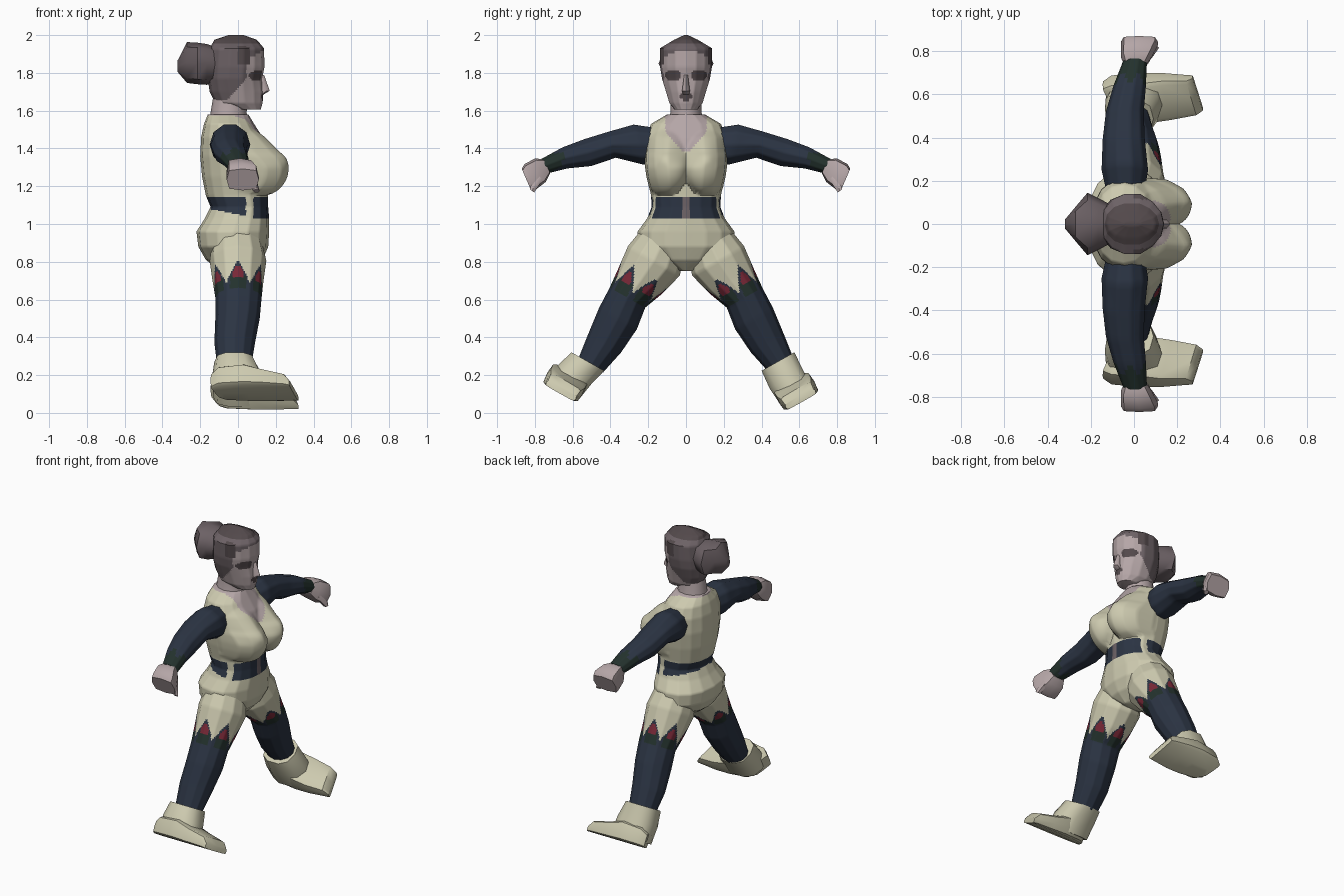
import bpy, bmesh, math
from mathutils import Vector

if "Cube" in bpy.data.objects:
    bpy.data.objects.remove(bpy.data.objects["Cube"])

COLOURS = {
    "cream": (0.61, 0.59, 0.43), "navy": (0.024, 0.034, 0.056),
    "skin": (0.46, 0.38, 0.385), "hair_grey": (0.15, 0.12, 0.13),
    "dark_green": (0.017, 0.031, 0.026), "dark_red": (0.19, 0.021, 0.038),
    "hair_dark": (0.085, 0.066, 0.07),
}
NAMES = list(COLOURS)
MATS = []
for key, col in COLOURS.items():
    m = bpy.data.materials.new(key)
    m.diffuse_color = (*col, 1)
    m.use_nodes = True
    m.node_tree.nodes["Principled BSDF"].inputs["Base Color"].default_value = m.diffuse_color
    MATS.append(m)


def finish(name, bm, colour, mirror, angle):
    """Paint by colour name or rule, mirror over y, smooth."""
    bmesh.ops.recalc_face_normals(bm, faces=bm.faces)
    for f in bm.faces:
        key = colour(f.calc_center_median()) if callable(colour) else colour
        f.material_index = NAMES.index(key)
    me = bpy.data.meshes.new(name)
    bm.to_mesh(me)
    bm.free()
    for m in MATS:
        me.materials.append(m)
    ob = bpy.data.objects.new(name, me)
    bpy.context.collection.objects.link(ob)
    bpy.ops.object.select_all(action='DESELECT')
    ob.select_set(True)
    bpy.context.view_layer.objects.active = ob
    bpy.ops.object.shade_smooth_by_angle(angle=math.radians(angle))
    if mirror:
        mod = ob.modifiers.new("mirror", 'MIRROR')
        mod.use_axis = (False, True, False)
        mod.use_mirror_merge = False
    return ob


def loft(name, rings, colour, n=12, power=1.0, cuts=0, mirror=False, angle=55, shape=None):
    """Skin rings given as (centre, half axis A, half axis B)."""
    bm = bmesh.new()
    loops = []
    for c, a, b in rings:
        loop = []
        for i in range(n):
            t = 2 * math.pi * i / n
            ca, sa = math.cos(t), math.sin(t)
            ca = math.copysign(abs(ca) ** power, ca)
            sa = math.copysign(abs(sa) ** power, sa)
            loop.append(bm.verts.new(Vector(c) + Vector(a) * ca + Vector(b) * sa))
        loops.append(loop)
    for l0, l1 in zip(loops, loops[1:]):
        for i in range(n):
            j = (i + 1) % n
            bm.faces.new((l0[i], l0[j], l1[j], l1[i]))
    bm.faces.new(loops[0][::-1])
    bm.faces.new(loops[-1])
    if cuts:
        bmesh.ops.subdivide_edges(bm, edges=bm.edges[:], cuts=cuts, use_grid_fill=True)
    if shape:
        for v in bm.verts:
            shape(v.co)
    return finish(name, bm, colour, mirror, angle)


def limb(rows, by, bz):
    """Rows (y, z, half width, x back, x front) to rings, width along (by, bz)."""
    return [(((x0 + x1) / 2, y, z), ((x1 - x0) / 2, 0, 0), (0, by * w, bz * w))
            for y, z, w, x0, x1 in rows]


def stack(rows):
    """Rows (z, x back, x front, half width) to level rings."""
    return limb([(0, z, w, x0, x1) for z, x0, x1, w in rows], 1, 0)


# Torso with neckline, belt and buckle; the bust is pushed out of the front
def torso_paint(p):
    if p.z > 1.575:
        return "skin"
    if p.x > -0.02 and p.z > 1.38 and abs(p.y) < min(0.11, 0.02 + 0.8 * (p.z - 1.38)):
        return "skin"
    if max(1.03, 1.05 - 0.2 * p.x) < p.z < 1.14:
        if p.x > 0.1 and abs(p.y) < 0.022:
            return "hair_grey"
        return "cream" if 0.042 < p.x < 0.082 else "navy"
    return "cream"


def bust_shape(p):
    if p.x < 0.0:
        return
    side = (abs(p.y) - 0.115) / 0.125
    up = p.z - 1.30
    d = math.hypot(side, up / (0.20 if up > 0 else 0.15))
    if d < 1:
        rise = math.sqrt(1 - d * d)
        if up > 0:
            blend = min(1, up / 0.08)
            rise = rise * (1 - blend) + min(rise, 1.15 * (1 - d)) * blend
        p.x += 0.118 * rise * min(1, p.x / 0.06)
        p.y *= 1 + 0.06 * rise


loft("torso", stack([
    (0.75, -0.09, 0.07, 0.03), (0.81, -0.17, 0.13, 0.17), (0.88, -0.21, 0.16, 0.255),
    (0.96, -0.22, 0.165, 0.256), (1.03, -0.175, 0.165, 0.205), (1.09, -0.145, 0.16, 0.182),
    (1.15, -0.17, 0.16, 0.185), (1.25, -0.19, 0.165, 0.205), (1.36, -0.20, 0.165, 0.22),
    (1.46, -0.195, 0.13, 0.215), (1.53, -0.18, 0.085, 0.185), (1.58, -0.16, 0.055, 0.10)]),
    torso_paint, n=16, power=0.9, cuts=7, shape=bust_shape)

# Neck
loft("neck", stack([(1.52, -0.15, 0.06, 0.10), (1.59, -0.145, 0.045, 0.082),
                    (1.68, -0.13, 0.06, 0.08)]), "skin")


# Head with hairline, darker crown and temples, eyes and mouth
def head_paint(p):
    y = abs(p.y)
    if p.z > 1.955 or (y > 0.115 and p.z > 1.84 and p.x > 0.0):
        return "hair_dark"
    if p.z > 1.92 - 0.5 * max(0, y - 0.04):
        return "hair_grey"
    if p.z > 1.655 and p.x < 0.045 - 0.9 * max(0, 1.77 - p.z):
        return "hair_grey"
    if ((y - 0.068) / 0.042) ** 2 + ((p.z - 1.787) / 0.03) ** 2 < 1:
        return "hair_dark"
    if p.x > 0.08 and y < (0.032 if p.z > 1.668 else 0.014) and 1.645 < p.z < 1.69:
        return "hair_dark"
    return "skin"


def face_shape(p):
    p.y *= 1 - 1.8 * max(0, p.x - 0.03)


loft("head", stack([
    (1.605, -0.01, 0.12, 0.06), (1.64, -0.12, 0.13, 0.09), (1.70, -0.15, 0.135, 0.108),
    (1.77, -0.16, 0.128, 0.13), (1.83, -0.16, 0.14, 0.14), (1.93, -0.15, 0.138, 0.142),
    (1.975, -0.125, 0.10, 0.065), (2.0, -0.05, 0.03, 0.01)]),
    head_paint, n=14, power=0.9, cuts=6, shape=face_shape)

# Nose
loft("nose", stack([(1.685, 0.10, 0.135, 0.018), (1.705, 0.10, 0.168, 0.024),
                    (1.79, 0.10, 0.138, 0.011)]), "skin", n=6)

# Hair bun, built along x
loft("hair_bun", [((x, 0, z), (0, w, 0), (0, 0, h)) for x, z, w, h in [
    (-0.11, 1.845, 0.09, 0.09), (-0.165, 1.845, 0.12, 0.108),
    (-0.215, 1.85, 0.145, 0.11), (-0.27, 1.855, 0.08, 0.108), (-0.32, 1.835, 0.02, 0.03)]],
    "hair_grey", n=8, power=0.8)


# Arms with green cuffs
def arm_paint(p):
    return "dark_green" if p.y > 0.675 + 0.025 * math.sin(p.x * 90) else "navy"


loft("arm", limb([
    (0.16, 1.42, 0.10, -0.13, 0.05), (0.25, 1.42, 0.115, -0.15, 0.065),
    (0.39, 1.42, 0.075, -0.145, 0.05), (0.52, 1.378, 0.077, -0.13, 0.045),
    (0.64, 1.35, 0.06, -0.095, 0.055), (0.755, 1.305, 0.043, -0.05, 0.06)], 0.25, 0.97),
    arm_paint, n=10, cuts=4, mirror=True)

# Fists and thumbs
loft("hand", limb([
    (0.735, 1.305, 0.04, -0.045, 0.055), (0.77, 1.285, 0.068, -0.06, 0.08),
    (0.825, 1.25, 0.074, -0.06, 0.11), (0.845, 1.235, 0.062, -0.06, 0.11)], 0.4, 0.92),
    "skin", n=8, power=0.5, mirror=True, angle=40)
loft("thumb", limb([
    (0.775, 1.25, 0.025, 0.04, 0.085), (0.80, 1.21, 0.024, 0.06, 0.105),
    (0.815, 1.175, 0.016, 0.08, 0.115)], 0.8, 0.6), "skin", n=6, mirror=True)


# Legs with flame pattern around the thigh
def leg_paint(p):
    along = 0.87 * p.z - 0.49 * p.y
    across = 0.87 * p.y + 0.49 * p.z - 0.555
    turn = math.degrees(math.atan2(across, p.x)) % 60
    peak = 1 - abs(turn - 30) / 30
    edge = 0.41 + 0.135 * peak ** 0.9
    if along > edge:
        return "cream"
    if peak > 0.55 and 0.44 < along < min(0.51, edge - 0.022):
        return "dark_red"
    return "dark_green" if 0.38 < along < 0.455 and peak > 0.3 else "navy"


loft("leg", limb([
    (0.13, 0.89, 0.135, -0.14, 0.13), (0.17, 0.805, 0.158, -0.15, 0.15),
    (0.24, 0.70, 0.135, -0.135, 0.135), (0.31, 0.61, 0.108, -0.12, 0.125),
    (0.36, 0.50, 0.115, -0.12, 0.115), (0.43, 0.37, 0.10, -0.125, 0.09),
    (0.505, 0.25, 0.075, -0.11, 0.07)], 0.87, 0.49),
    leg_paint, n=12, cuts=8, mirror=True)

# Boots: the one on the -y side stands slightly further out and higher
for side, label, dy, dz in ((1, "left", 0.0, 0.0), (-1, "right", 0.055, 0.045)):
    by = 0.87 * side
    loft(label + "_boot_cuff", limb([
        (side * (0.487 + dy * 0.6), 0.272, 0.104, -0.125, 0.09),
        (side * (0.53 + dy), 0.18 + dz * 0.6, 0.105, -0.135, 0.125),
        (side * (0.59 + dy), 0.08 + dz, 0.10, -0.13, 0.14)], by, 0.49),
        "cream", n=10, power=0.8)
    # Shoe, heel to toe on a sole square to the leg
    loft(label + "_shoe", [
        ((x, side * (0.615 + dy - 0.49 * h / 2), 0.058 + dz + 0.87 * h / 2),
         (-0.025, by * w, 0.49 * w), (0, -0.49 * side * h / 2, 0.87 * h / 2))
        for x, w, h in [(-0.12, 0.06, 0.09), (-0.08, 0.095, 0.12), (0.05, 0.11, 0.13),
                        (0.15, 0.108, 0.10), (0.265, 0.095, 0.075), (0.295, 0.09, 0.035)]],
        "cream", n=12, power=0.35, angle=40)
